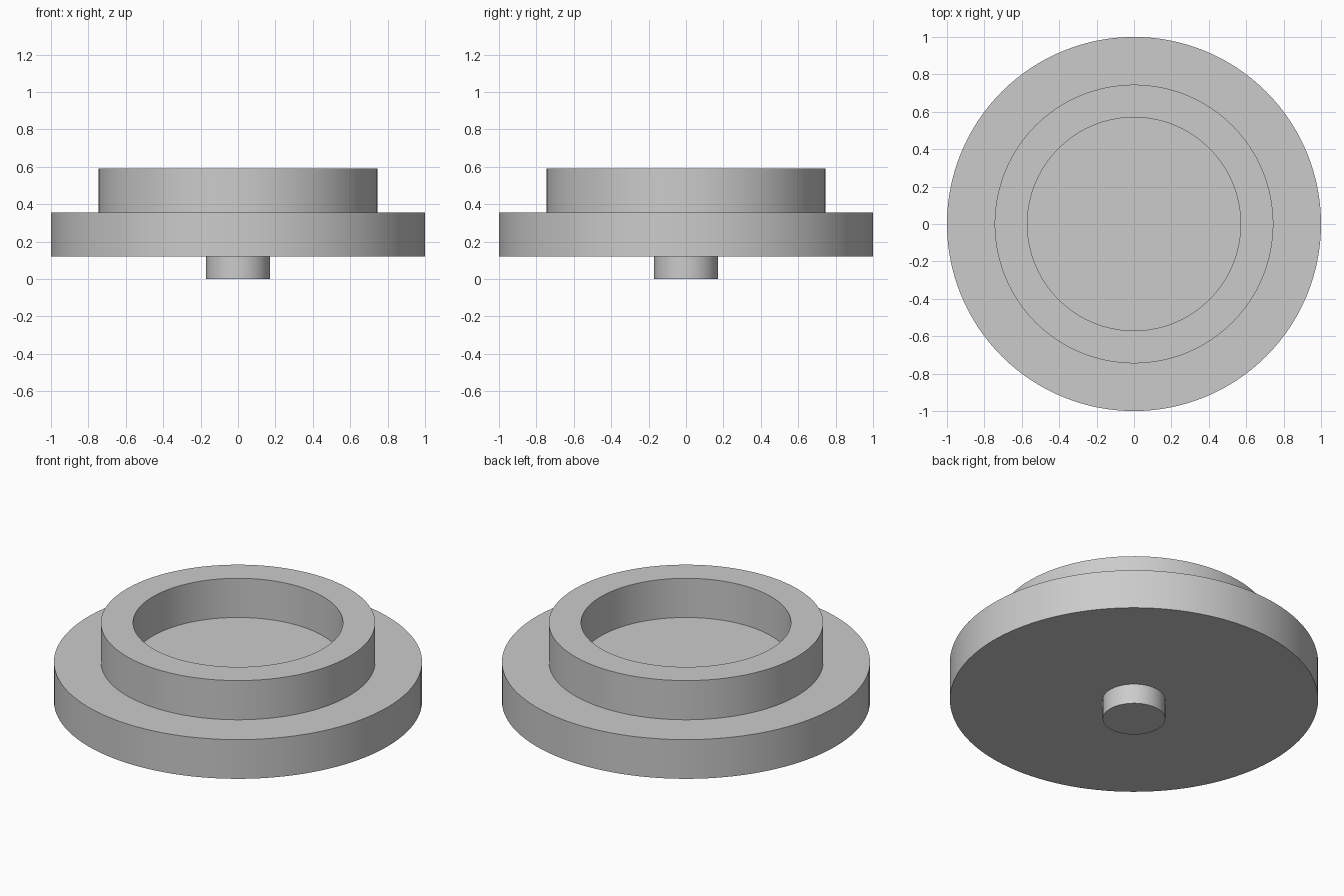
import bpy
import bmesh
import math
from mathutils import Matrix

cube = bpy.data.objects.get("Cube")
if cube:
    bpy.data.objects.remove(cube, do_unlink=True)

SEGMENTS = 128

grey = bpy.data.materials.new("plain grey")
grey.use_nodes = True
colour = (0.6, 0.6, 0.6, 1.0)
grey.diffuse_color = colour
grey.node_tree.nodes["Principled BSDF"].inputs["Base Color"].default_value = colour


def add_part(name, bm):
    """Turn a bmesh into a smooth-sided object with crisp rims."""
    bmesh.ops.recalc_face_normals(bm, faces=bm.faces)
    mesh = bpy.data.meshes.new(name)
    bm.to_mesh(mesh)
    bm.free()
    mesh.materials.append(grey)
    obj = bpy.data.objects.new(name, mesh)
    bpy.context.collection.objects.link(obj)
    bpy.ops.object.select_all(action="DESELECT")
    obj.select_set(True)
    bpy.context.view_layer.objects.active = obj
    bpy.ops.object.shade_smooth_by_angle(angle=math.radians(30))


def disc(name, radius, bottom, top):
    bm = bmesh.new()
    bmesh.ops.create_cone(bm, cap_ends=True, segments=SEGMENTS,
                          radius1=radius, radius2=radius, depth=top - bottom,
                          matrix=Matrix.Translation((0, 0, (bottom + top) / 2)))
    add_part(name, bm)


def ring(name, inner, outer, bottom, top):
    bm = bmesh.new()
    profile = [(inner, bottom), (outer, bottom), (outer, top), (inner, top)]
    verts = [bm.verts.new((r, 0, z)) for r, z in profile]
    edges = [bm.edges.new((verts[i - 1], verts[i])) for i in range(len(verts))]
    bmesh.ops.spin(bm, geom=verts + edges, cent=(0, 0, 0), axis=(0, 0, 1),
                   angle=math.tau, steps=SEGMENTS, use_merge=True)
    bmesh.ops.remove_doubles(bm, verts=bm.verts, dist=0.0001)
    add_part(name, bm)


# Central pin underneath, wide flange, and raised collar around the recess
disc("bottom_pin", 0.17, 0.0, 0.12)
disc("flange", 1.0, 0.12, 0.355)
ring("raised_collar", 0.57, 0.745, 0.355, 0.59)
